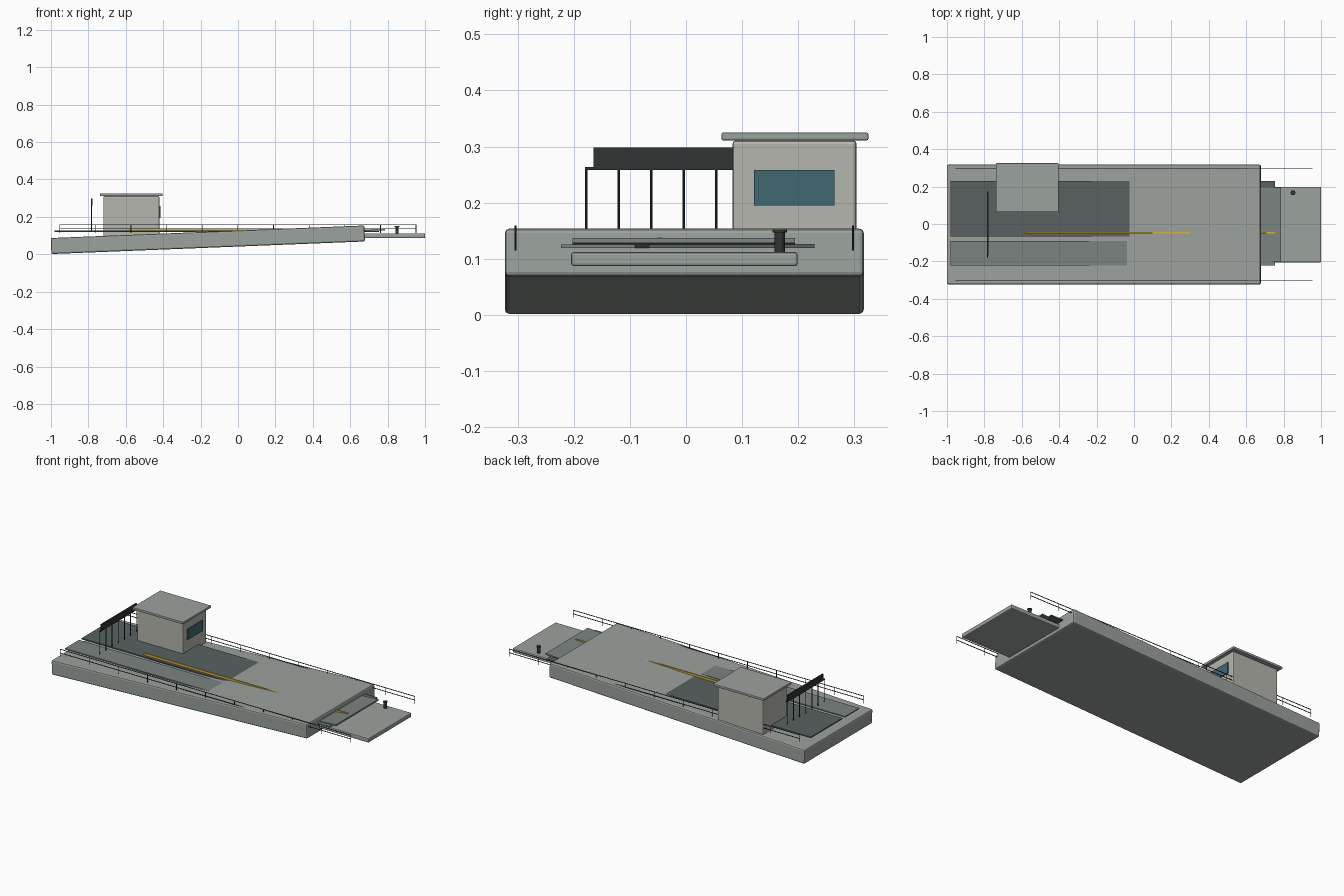
import bpy, math

if "Cube" in bpy.data.objects:
    bpy.data.objects.remove(bpy.data.objects["Cube"])

def material(name, rgb):
    m = bpy.data.materials.new(name)
    m.diffuse_color = (*rgb, 1)
    m.use_nodes = True
    m.node_tree.nodes["Principled BSDF"].inputs["Base Color"].default_value = m.diffuse_color
    return m

GREY = material("deck_grey", (0.33, 0.36, 0.34))
DARK = material("runway_dark", (0.10, 0.12, 0.12))
MID = material("side_deck", (0.20, 0.23, 0.22))
WALL = material("cabin_wall", (0.47, 0.47, 0.43))
METAL = material("dark_metal", (0.03, 0.035, 0.035))
GLASS = material("glass", (0.05, 0.14, 0.16))
YELLOW = material("yellow_line", (0.70, 0.45, 0.05))

def box(name, x, y, z, mat, bevel=0, tilt=0):
    """Box from (min, max) ranges, with optional tilt about y and rounded edges."""
    bpy.ops.mesh.primitive_cube_add(size=1, location=[sum(r) / 2 for r in (x, y, z)])
    o = bpy.context.object
    o.name = name
    o.scale = [r[1] - r[0] for r in (x, y, z)]
    bpy.ops.object.transform_apply(location=False, rotation=False, scale=True)
    o.rotation_euler.y = tilt
    o.data.materials.append(mat)
    if bevel:
        b = o.modifiers.new("bevel", 'BEVEL')
        b.width, b.segments = bevel, 2
    return o

def rod(name, x, y, z, r, mat, sides=12):
    """Upright cylinder between two heights."""
    bpy.ops.mesh.primitive_cylinder_add(vertices=sides, radius=r, depth=z[1] - z[0],
                                        location=(x, y, sum(z) / 2))
    o = bpy.context.object
    o.name = name
    o.data.materials.append(mat)
    bpy.ops.object.shade_smooth_by_angle()
    return o

# Tilted hull and bow platform
box("hull", (-1.0, 0.678), (-0.323, 0.317), (0.035, 0.1205), GREY, 0.008,
    -math.atan(0.067 / 1.675))
box("bow_platform", (0.62, 1.0), (-0.205, 0.199), (0.087, 0.112), GREY, 0.005)

# Level deck plates, which sink into the rising hull
box("main_runway", (-0.98, 0.755), (-0.066, 0.229), (0.119, 0.126), DARK)
box("side_runway", (-0.98, 0.755), (-0.223, -0.091), (0.119, 0.1255), MID)
box("centre_line", (-0.58, 0.755), (-0.051, -0.043), (0.124, 0.139), YELLOW)
box("deflector", (0.63, 0.786), (-0.202, 0.194), (0.122, 0.131), MID, 0, -0.08)

# Cabin
box("cabin", (-0.72, -0.42), (0.083, 0.304), (0.095, 0.311), WALL, 0.006)
box("cabin_roof", (-0.738, -0.404), (0.063, 0.325), (0.311, 0.325), GREY, 0.003)
box("cabin_window", (-0.425, -0.414), (0.121, 0.265), (0.195, 0.258), GLASS)

# Board on posts at the stern
box("sign_board", (-0.787, -0.779), (-0.165, 0.165), (0.262, 0.298), METAL)
box("board_rail", (-0.786, -0.78), (-0.18, 0.175), (0.258, 0.264), METAL)
for i in range(7):
    rod("board_post", -0.783, -0.178 + i * 0.058, (0.12, 0.26), 0.0022, METAL, 8)

# Side railings
for y in (-0.304, 0.298):
    for z in (0.136, 0.158):
        box("side_rail", (-0.955, 0.952), (y - 0.0015, y + 0.0015),
            (z - 0.0015, z + 0.0015), METAL)
    for i in range(11):
        rod("rail_post", -0.953 + i * 0.1905, y, (0.115, 0.159), 0.0018, METAL, 8)

# Bollard
rod("bollard", 0.85, 0.167, (0.111, 0.15), 0.009, METAL, 16)
rod("bollard_cap", 0.85, 0.167, (0.147, 0.152), 0.013, METAL, 16)
